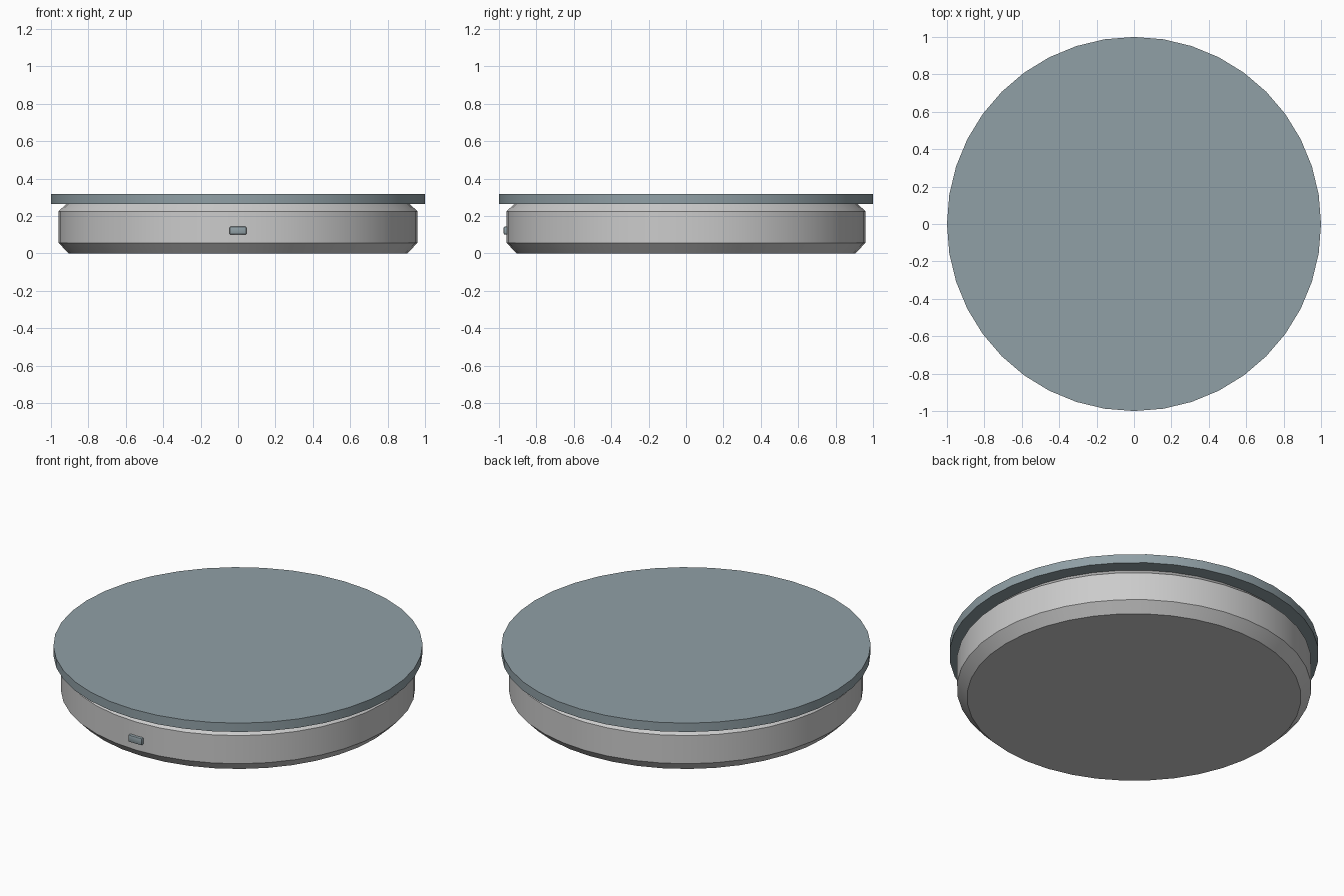
import bpy, bmesh, math

if "Cube" in bpy.data.objects:
    bpy.data.objects.remove(bpy.data.objects["Cube"])

SIDES = 40


def lathe(name, profile):
    """Closed solid of revolution about z from (radius, z) pairs, bottom to top."""
    bm = bmesh.new()
    rings = [[bm.verts.new((r * math.cos(2 * math.pi * i / SIDES),
                            r * math.sin(2 * math.pi * i / SIDES), z))
              for i in range(SIDES)] for r, z in profile]
    for low, high in zip(rings, rings[1:]):
        for i in range(SIDES):
            j = (i + 1) % SIDES
            bm.faces.new((low[i], low[j], high[j], high[i]))
    bm.faces.new(rings[0][::-1])
    bm.faces.new(rings[-1])
    return finish(name, bm)


def finish(name, bm):
    bmesh.ops.recalc_face_normals(bm, faces=bm.faces)
    mesh = bpy.data.meshes.new(name)
    bm.to_mesh(mesh)
    bm.free()
    obj = bpy.data.objects.new(name, mesh)
    bpy.context.collection.objects.link(obj)
    bpy.ops.object.select_all(action='DESELECT')
    obj.select_set(True)
    bpy.context.view_layer.objects.active = obj
    bpy.ops.object.shade_smooth_by_angle(angle=math.radians(30))
    return obj


slate = bpy.data.materials.new("slate")
slate.diffuse_color = (0.28, 0.35, 0.38, 1)
slate.use_nodes = True
slate.node_tree.nodes["Principled BSDF"].inputs["Base Color"].default_value = slate.diffuse_color

# Chamfered round body
lathe("body", [(0.905, 0), (0.96, 0.057), (0.96, 0.225), (0.918, 0.265)])

# Overhanging top plate
plate = lathe("top_plate", [(1, 0.265), (1, 0.318)])
plate.data.materials.append(slate)

# Small rounded button on the front
bm = bmesh.new()
bmesh.ops.create_cube(bm, size=1)
for v in bm.verts:
    v.co.x *= 0.09
    v.co.y = v.co.y * 0.036 - 0.957
    v.co.z = v.co.z * 0.042 + 0.122
bmesh.ops.bevel(bm, geom=bm.edges[:], offset=0.006, segments=2,
                profile=0.5, affect='EDGES')
button = finish("front_button", bm)
button.data.materials.append(slate)
